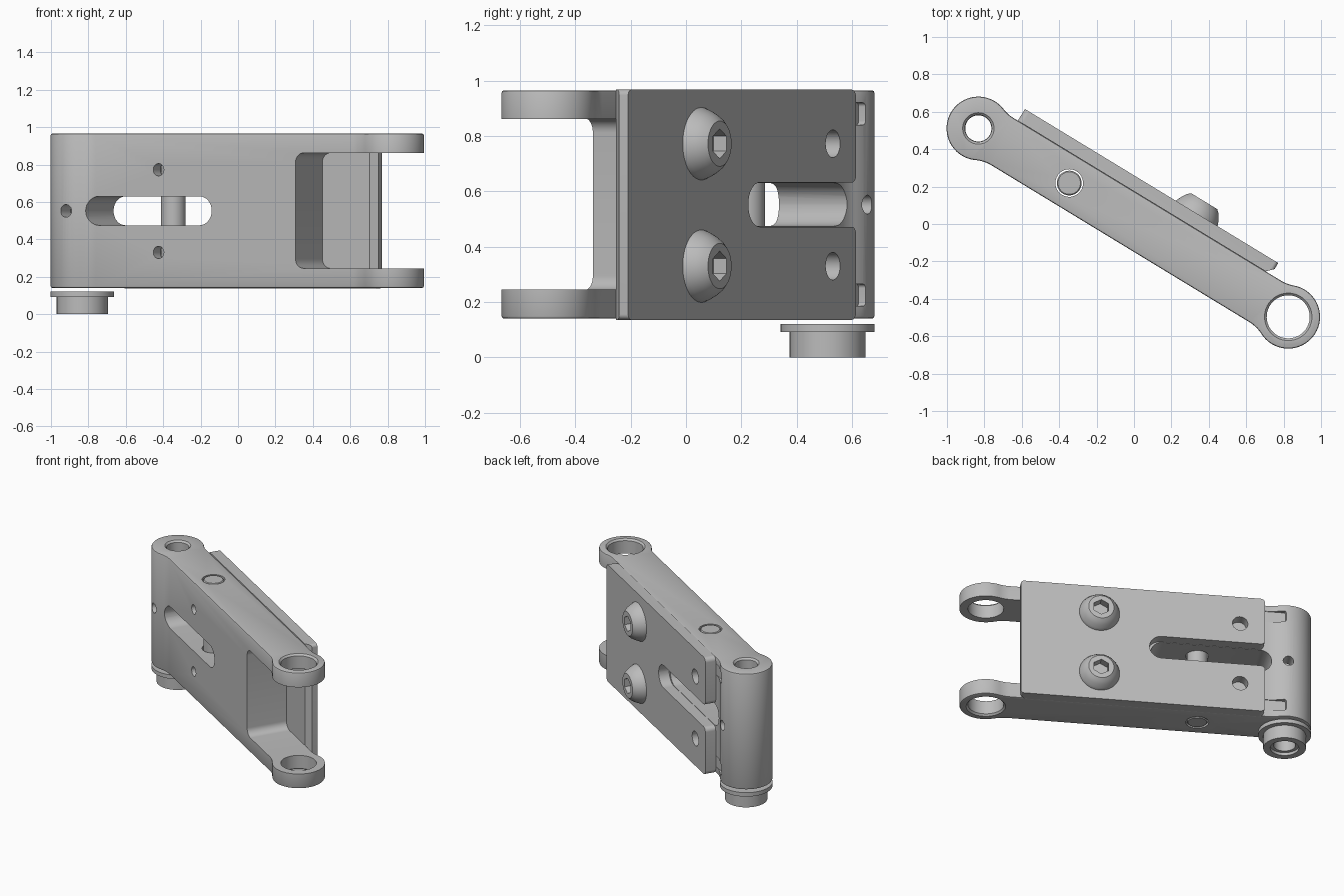
import bpy, bmesh, math
from mathutils import Matrix, Vector

if "Cube" in bpy.data.objects:
    bpy.data.objects.remove(bpy.data.objects["Cube"])

# The arm is built straight along x, then turned into its slanted pose
POSE = Matrix.Translation((0, 0.005, 0)) @ Matrix.Rotation(math.radians(-31.3), 4, 'Z')
BOTTOM, TOP, MID = 0.14, 0.965, 0.552
FRONT, BACK, FACE = -0.132, 0.145, 0.218     # arm front, arm back, plate face
PIVOT_A, PIVOT_B, BOSS = -0.974, 0.965, 0.17
BOLT_Z = (0.33, 0.772)

steel = bpy.data.materials.new("satin grey")
steel.use_nodes = True
steel.diffuse_color = (0.5, 0.5, 0.5, 1)
steel.node_tree.nodes["Principled BSDF"].inputs["Base Color"].default_value = (0.5, 0.5, 0.5, 1)


def make(name, bm):
    bmesh.ops.remove_doubles(bm, verts=bm.verts[:], dist=0.0002)
    bmesh.ops.recalc_face_normals(bm, faces=bm.faces[:])
    mesh = bpy.data.meshes.new(name)
    bm.to_mesh(mesh)
    bm.free()
    mesh.materials.append(steel)
    obj = bpy.data.objects.new(name, mesh)
    bpy.context.collection.objects.link(obj)
    return obj


def place(axis, p, q, t):
    return (p, q, t) if axis == 'Z' else (p, t, q)


def prism(name, outline, axis, start, end):
    """Extrude an outline along z, or along y when it is drawn in x and z."""
    clean = [p for i, p in enumerate(outline) if math.dist(p, outline[i - 1]) > 0.0005]
    bm = bmesh.new()
    lo, hi = [[bm.verts.new(place(axis, p, q, t)) for p, q in clean] for t in (start, end)]
    bm.faces.new(lo)
    bm.faces.new(hi)
    for i in range(len(lo)):
        bm.faces.new((lo[i - 1], lo[i], hi[i], hi[i - 1]))
    return make(name, bm)


def lathe(name, profile, axis, centre, tube=False, sides=48):
    """Spin (radius, height) pairs around an axis through centre."""
    bm = bmesh.new()
    rings = []
    for r, h in profile:
        angles = [math.tau * (i + 0.5) / sides for i in range(sides)]
        rings.append([bm.verts.new(place(axis, centre[0] + r * math.cos(a),
                                         centre[1] + r * math.sin(a), h)) for a in angles])
    for k in range(0 if tube else 1, len(rings)):
        a, b = rings[k - 1], rings[k]
        for i in range(sides):
            bm.faces.new((a[i - 1], a[i], b[i], b[i - 1]))
    if not tube:
        bm.faces.new(rings[0])
        bm.faces.new(rings[-1])
    return make(name, bm)


def rounded(corners, steps=8):
    """Outline whose corners (x, y, radius) are turned into arcs."""
    out = []
    for i, (x, y, r) in enumerate(corners):
        p = Vector((x, y))
        a = (Vector(corners[i - 1][:2]) - p).normalized()
        b = (Vector(corners[(i + 1) % len(corners)][:2]) - p).normalized()
        half = a.angle(b) / 2
        mid = p + (a + b).normalized() * r / math.sin(half)
        s, e = p + a * r / math.tan(half) - mid, p + b * r / math.tan(half) - mid
        turn = math.atan2(s.x * e.y - s.y * e.x, s.dot(e))
        for k in range(steps + 1 if r else 1):
            out.append(tuple(mid + Matrix.Rotation(turn * k / steps, 2) @ s))
    return out


def box(x0, x1, y0, y1, r=0):
    return rounded([(x0, y0, r), (x1, y0, r), (x1, y1, r), (x0, y1, r)])


def carve(obj, cutters):
    """Subtract the cutters and drop them again."""
    for c in cutters:
        c.hide_render = True
        mod = obj.modifiers.new("cut", 'BOOLEAN')
        mod.operation, mod.solver, mod.object = 'DIFFERENCE', 'EXACT', c
    deps = bpy.context.evaluated_depsgraph_get()
    mesh = bpy.data.meshes.new_from_object(obj.evaluated_get(deps))
    obj.modifiers.clear()
    obj.data = mesh
    for c in cutters:
        bpy.data.objects.remove(c)


def drill(r, axis, centre, start, end):
    return lathe("cutter", [(r, start), (r, end)], axis, centre, sides=32)


def bore(x, r):
    """Full-height pivot bore with chamfered mouths."""
    c = 0.012
    return lathe("cutter", [(r + 2 * c, BOTTOM - c), (r, BOTTOM + c), (r, TOP - c),
                            (r + 2 * c, TOP + c)], 'Z', (x, 0))


def quarter(pivot, sign, side):
    """Boss arc from its tip, then a hollow blend onto the arm face."""
    blend, h = 0.2, abs(side)
    d = math.sqrt((BOSS + blend) ** 2 - (h + blend) ** 2)
    lean = math.atan2(h + blend, d)
    pts = [(BOSS * math.cos(a), BOSS * math.sin(a)) for a in
           [math.pi + (lean - math.pi) * k / 18 for k in range(19)]]
    for k in range(1, 8):
        a = lean + math.pi + (math.pi / 2 - lean) * k / 7
        pts.append((d + blend * math.cos(a), h + blend + blend * math.sin(a)))
    return [(pivot + sign * x, math.copysign(y, side)) for x, y in pts]


# Arm body with a boss at each end
outline = (quarter(PIVOT_A, 1, BACK) + quarter(PIVOT_B, -1, BACK)[::-1]
           + quarter(PIVOT_B, -1, FRONT)[1:] + quarter(PIVOT_A, 1, FRONT)[::-1][:-1])
arm = prism("arm_body", outline, 'Z', BOTTOM, TOP)
bev = arm.modifiers.new("edge", 'BEVEL')
bev.width, bev.segments, bev.limit_method, bev.angle_limit = 0.01, 2, 'ANGLE', 1.0

# Fork gap, slot, bores, set-screw holes and the two relief notches
cutters = [
    prism("cutter", box(0.44, 1.4, 0.245, 0.862, 0.05), 'Y', -0.4, 0.4),
    prism("cutter", box(-0.868, -0.084, 0.475, 0.63, 0.077), 'Y', -0.4, 0.4),
    bore(PIVOT_A, 0.072), bore(PIVOT_B, 0.115),
    drill(0.074, 'Z', (-0.407, 0.003), 0, 1.2),
    drill(0.034, 'Y', (PIVOT_A, MID), -0.4, 0.4),
]
for z in BOLT_Z:
    cutters.append(drill(0.033, 'Y', (-0.417, z), -0.3, -0.055))
for z in (0.225, 0.88):
    cutters.append(prism("cutter", box(-0.96, -0.78, z - 0.04, z + 0.04, 0.015), 'Y', 0.14, 0.3))
carve(arm, cutters)

# Cross pin
pin = lathe("cross_pin", [(0.06, BOTTOM), (0.066, BOTTOM + 0.006), (0.066, TOP - 0.006),
                          (0.06, TOP)], 'Z', (-0.407, 0.003))

# Back plate with an open slot between two prongs
L, R, S = -0.815, 0.77, -0.065
plate = prism("back_plate", rounded([
    (L, BOTTOM - 0.004, 0.03), (R, BOTTOM - 0.004, 0.02), (R, TOP + 0.002, 0.02),
    (L, TOP + 0.002, 0.03), (L, 0.632, 0.03), (S, 0.632, 0.079),
    (S, 0.472, 0.079), (L, 0.472, 0.03)]), 'Y', BACK, FACE)
carve(plate, [drill(0.05, 'Y', (-0.653, z), 0, 0.4) for z in BOLT_Z]
      + [prism("cutter", [(0.72, 0.13), (0.8, 0.13), (0.8, 0.21)], 'Z', 0, 1.2)])

# Domed bolts with hexagon sockets
parts = [arm, pin, plate]
for name, z in zip(("lower_bolt", "upper_bolt"), BOLT_Z):
    dome = [(0.131, FACE - 0.01), (0.131, FACE), (0.124, 0.236), (0.113, 0.258),
            (0.1, 0.278), (0.082, 0.295)]
    bolt = lathe(name, dome, 'Y', (0.26, z))
    carve(bolt, [lathe("cutter", [(0.054, 0.24), (0.054, 0.35)], 'Y', (0.26, z), sides=6)])
    parts.append(bolt)

# Flanged bushing below the closed end
parts.append(lathe("flanged_bushing", [
    (0.092, 0), (0.137, 0), (0.137, 0.092), (BOSS, 0.092), (BOSS, 0.12),
    (0.078, 0.12), (0.07, 0.11), (0.07, 0.02), (0.092, 0.02)], 'Z', (PIVOT_A, 0), tube=True))

for obj in parts:
    obj.matrix_world = POSE
    bpy.ops.object.select_all(action='DESELECT')
    obj.select_set(True)
    bpy.context.view_layer.objects.active = obj
    bpy.ops.object.shade_smooth_by_angle(angle=math.radians(30))
